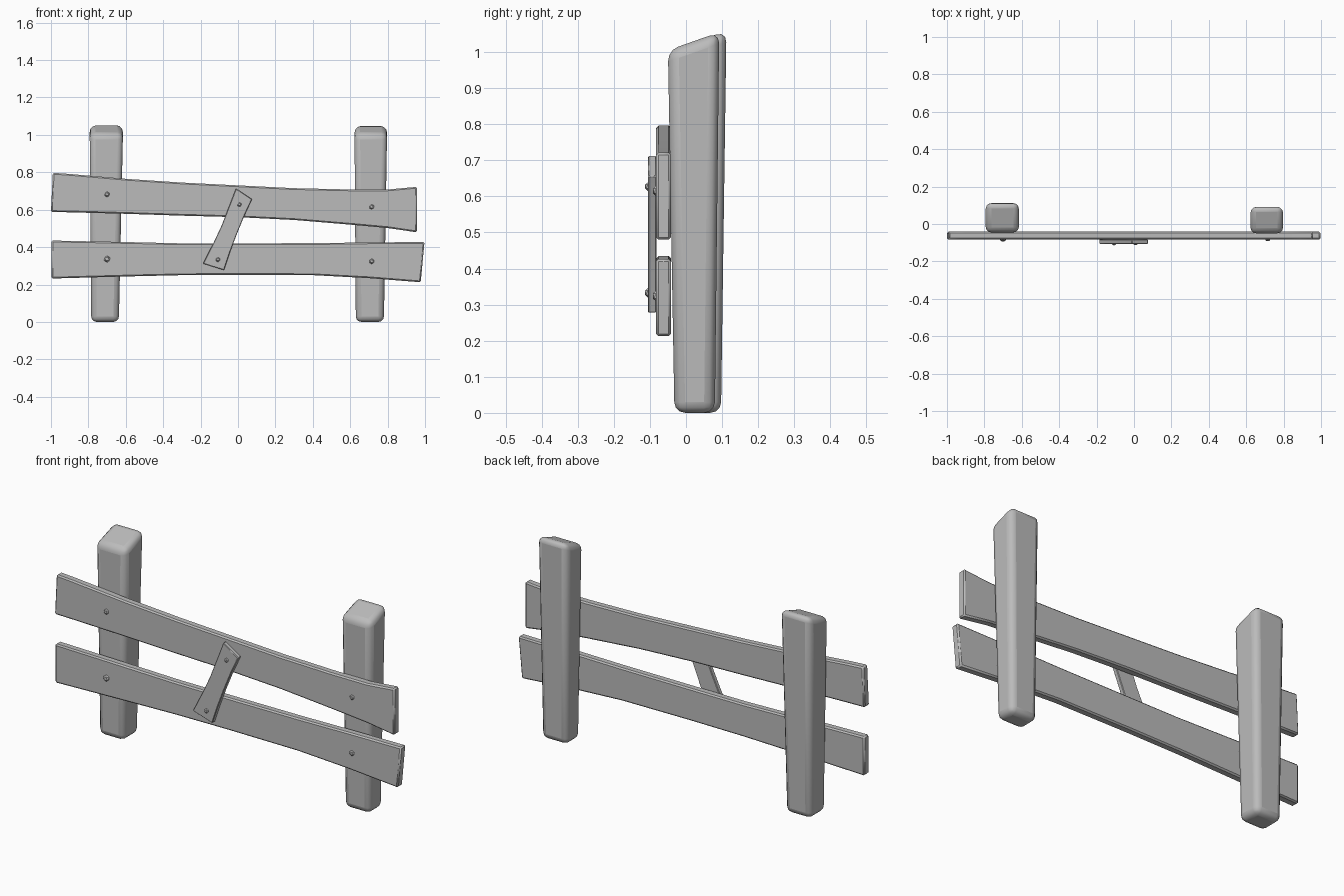
import bpy, bmesh, math
from mathutils import Vector, Matrix

cube = bpy.data.objects.get("Cube")
if cube:
    bpy.data.objects.remove(cube, do_unlink=True)

grey = bpy.data.materials.new("plain_grey")
grey.use_nodes = True
COLOUR = (0.5, 0.5, 0.5, 1)
grey.diffuse_color = COLOUR
grey.node_tree.nodes["Principled BSDF"].inputs["Base Color"].default_value = COLOUR


def finish(bm, name, bevel=0, segments=1):
    bmesh.ops.recalc_face_normals(bm, faces=bm.faces)
    mesh = bpy.data.meshes.new(name)
    bm.to_mesh(mesh)
    bm.free()
    mesh.materials.append(grey)
    ob = bpy.data.objects.new(name, mesh)
    bpy.context.collection.objects.link(ob)
    if bevel:
        mod = ob.modifiers.new("soft_edges", "BEVEL")
        mod.width, mod.segments = bevel, segments
        mod.limit_method, mod.angle_limit = "ANGLE", math.radians(40)
    bpy.ops.object.select_all(action="DESELECT")
    ob.select_set(True)
    bpy.context.view_layer.objects.active = ob
    bpy.ops.object.shade_smooth_by_angle(angle=math.radians(35))
    return ob


def post(name, bottom, top):
    """Tapered post; each end is (x0, x1, y0, y1, front z, back z)."""
    bm = bmesh.new()
    rings = []
    for x0, x1, y0, y1, zf, zb in (bottom, top):
        rings.append([bm.verts.new(p) for p in
                      ((x0, y0, zf), (x1, y0, zf), (x1, y1, zb), (x0, y1, zb))])
    low, high = rings
    bm.faces.new(low)
    bm.faces.new(high)
    for i in range(4):
        j = (i + 1) % 4
        bm.faces.new((low[i], low[j], high[j], high[i]))
    finish(bm, name, 0.03, 3)


def board(name, upper, lower, front, back, bevel):
    """Board between two matching edge lines of (x, z) points."""
    bm = bmesh.new()
    faces = []
    top = [bm.verts.new((x, front, z)) for x, z in upper]
    bot = [bm.verts.new((x, front, z)) for x, z in lower]
    for i in range(len(top) - 1):
        faces.append(bm.faces.new((bot[i], bot[i + 1], top[i + 1], top[i])))
    grown = bmesh.ops.extrude_face_region(bm, geom=faces, use_keep_orig=True)
    moved = [v for v in grown["geom"] if isinstance(v, bmesh.types.BMVert)]
    bmesh.ops.translate(bm, verts=moved, vec=(0, back - front, 0))
    finish(bm, name, bevel)


def nail(name, x, z, y, radius):
    """Low domed nail head facing forward."""
    bm = bmesh.new()
    bmesh.ops.create_icosphere(bm, subdivisions=1, radius=radius)
    bmesh.ops.transform(bm, verts=bm.verts, matrix=Matrix.Translation(
        Vector((x, y, z))) @ Matrix.Diagonal((1, 0.7, 1, 1)))
    finish(bm, name)


# Posts
post("right_post", (-0.785, -0.637, -0.032, 0.097, 0, 0),
     (-0.793, -0.615, -0.046, 0.112, 1.005, 1.058))
post("left_post", (0.63, 0.78, -0.032, 0.08, 0, 0),
     (0.623, 0.797, -0.05, 0.092, 1.005, 1.055))

# Rails
board("upper_rail",
      [(-0.99, 0.797), (-0.9, 0.791), (-0.6, 0.765), (-0.3, 0.745), (0, 0.73),
       (0.3, 0.715), (0.6, 0.708), (0.8, 0.708), (0.957, 0.722)],
      [(-1, 0.588), (-0.9, 0.586), (-0.6, 0.578), (-0.3, 0.568), (0, 0.56),
       (0.3, 0.545), (0.6, 0.52), (0.8, 0.502), (0.957, 0.479)],
      -0.083, -0.041, 0.007)
board("lower_rail",
      [(-0.997, 0.435), (-0.6, 0.427), (-0.3, 0.42), (0, 0.42), (0.4, 0.421),
       (0.7, 0.425), (0.997, 0.427)],
      [(-0.997, 0.232), (-0.6, 0.243), (-0.3, 0.25), (0, 0.252), (0.4, 0.25),
       (0.7, 0.234), (0.977, 0.212)],
      -0.083, -0.041, 0.007)

# Slanted brace
board("brace",
      [(-0.187, 0.312), (-0.13, 0.425), (-0.088, 0.515), (-0.045, 0.625), (-0.011, 0.713)],
      [(-0.075, 0.277), (-0.042, 0.375), (-0.008, 0.465), (0.035, 0.57), (0.075, 0.656)],
      -0.106, -0.082, 0.003)

# Nails
for name, x, z, y, r in (
        ("upper_right_nail", -0.7, 0.682, -0.083, 0.015),
        ("lower_right_nail", -0.7, 0.336, -0.083, 0.018),
        ("upper_left_nail", 0.715, 0.615, -0.083, 0.014),
        ("lower_left_nail", 0.715, 0.324, -0.083, 0.015),
        ("brace_top_nail", 0.008, 0.627, -0.106, 0.012),
        ("brace_bottom_nail", -0.107, 0.333, -0.106, 0.013)):
    nail(name, x, z, y, r)
